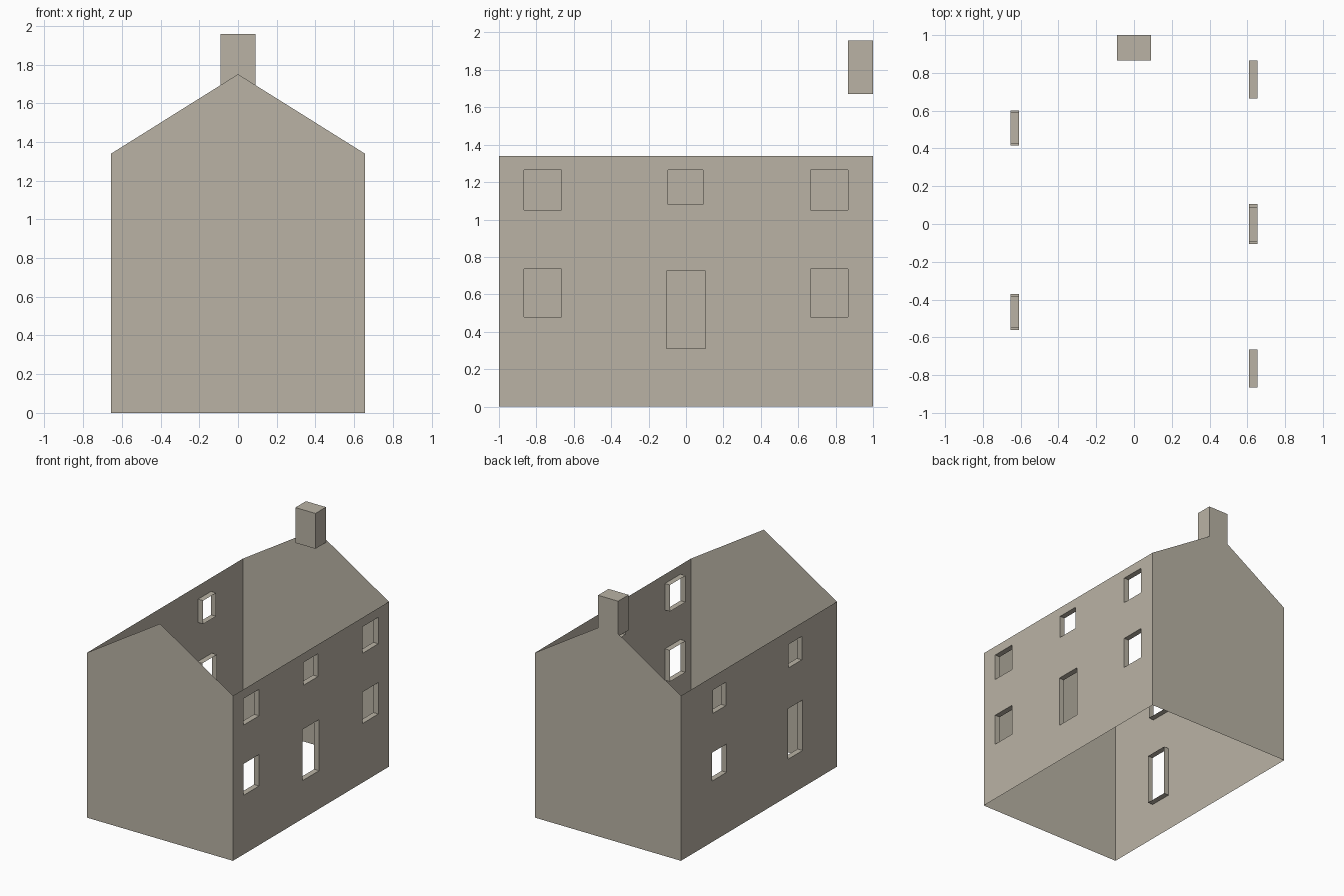
import bpy
import bmesh

if "Cube" in bpy.data.objects:
    bpy.data.objects.remove(bpy.data.objects["Cube"])

HALF_W, HALF_L = 0.655, 1.0      # house half width (x) and half length (y)
EAVE, RIDGE = 1.34, 1.75         # wall top and gable peak
REVEAL = 0.045                   # depth of window and door surrounds

stone = bpy.data.materials.new("warm grey stone")
stone.diffuse_color = (0.49, 0.45, 0.375, 1.0)
stone.use_nodes = True
stone.node_tree.nodes["Principled BSDF"].inputs["Base Color"].default_value = stone.diffuse_color


def make_object(name, quads):
    """Build a mesh object from a list of polygons (corner lists)."""
    bm = bmesh.new()
    for corners in quads:
        bm.faces.new([bm.verts.new(c) for c in corners])
    bmesh.ops.remove_doubles(bm, verts=bm.verts, dist=0.0005)
    mesh = bpy.data.meshes.new(name)
    bm.to_mesh(mesh)
    bm.free()
    mesh.materials.append(stone)
    obj = bpy.data.objects.new(name, mesh)
    bpy.context.collection.objects.link(obj)
    return obj


def wall_with_openings(name, side, openings):
    """Thin long wall; openings are (y0, y1, z0, z1). side is +1 right, -1 left."""
    x = side * HALF_W
    xi = side * (HALF_W - REVEAL)
    ys = sorted({-HALF_L, HALF_L, *[v for o in openings for v in o[:2]]})
    zs = sorted({0.0, EAVE, *[v for o in openings for v in o[2:]]})
    wall, reveals = [], []

    def add(target, quad):
        target.append(quad if side > 0 else quad[::-1])

    # wall cells, leaving the openings empty
    for y0, y1 in zip(ys, ys[1:]):
        for z0, z1 in zip(zs, zs[1:]):
            cy, cz = (y0 + y1) / 2, (z0 + z1) / 2
            if any(a < cy < b and c < cz < d for a, b, c, d in openings):
                continue
            add(wall, [(x, y0, z0), (x, y1, z0), (x, y1, z1), (x, y0, z1)])
    # inward surround of each opening
    for a, b, c, d in openings:
        ring = [(a, c), (b, c), (b, d), (a, d)]
        for (ya, za), (yb, zb) in zip(ring, ring[1:] + ring[:1]):
            add(reveals, [(x, yb, zb), (x, ya, za), (xi, ya, za), (xi, yb, zb)])
    make_object(name, wall)
    make_object(name + "_opening_surrounds", reveals)


# right wall: door, small window above it, and two windows on either side
right = [(-0.105, 0.105, 0.31, 0.725), (-0.095, 0.09, 1.08, 1.265)]
for y0, y1 in ((-0.865, -0.665), (0.665, 0.865)):
    right += [(y0, y1, 0.48, 0.735), (y0, y1, 1.05, 1.265)]
wall_with_openings("right_wall", 1, right)

# left wall: door towards the front, three windows
left = [(-0.56, -0.37, 0.30, 0.71), (-0.55, -0.38, 1.04, 1.23),
        (0.415, 0.60, 0.495, 0.725), (0.425, 0.59, 1.04, 1.23)]
wall_with_openings("left_wall", -1, left)

# front and back gable walls
gable = [(-HALF_W, 0), (HALF_W, 0), (HALF_W, EAVE), (0, RIDGE), (-HALF_W, EAVE)]
make_object("front_gable", [[(x, -HALF_L, z) for x, z in gable]])
make_object("back_gable", [[(x, HALF_L, z) for x, z in reversed(gable)]])

# chimney flush with the back gable; its back face starts at the gable slope
CW, CY, CB, CT = 0.09, 0.865, 1.67, 1.957
cz = RIDGE - (RIDGE - EAVE) * CW / HALF_W
chimney = [
    [(-CW, CY, CB), (CW, CY, CB), (CW, CY, CT), (-CW, CY, CT)],
    [(CW, CY, CB), (CW, HALF_L, CB), (CW, HALF_L, CT), (CW, CY, CT)],
    [(-CW, HALF_L, CB), (-CW, CY, CB), (-CW, CY, CT), (-CW, HALF_L, CT)],
    [(-CW, CY, CT), (CW, CY, CT), (CW, HALF_L, CT), (-CW, HALF_L, CT)],
    [(-CW, HALF_L, CB), (CW, HALF_L, CB), (CW, CY, CB), (-CW, CY, CB)],
    [(CW, HALF_L, cz), (0, HALF_L, RIDGE), (-CW, HALF_L, cz),
     (-CW, HALF_L, CT), (CW, HALF_L, CT)],
]
make_object("chimney", chimney)
